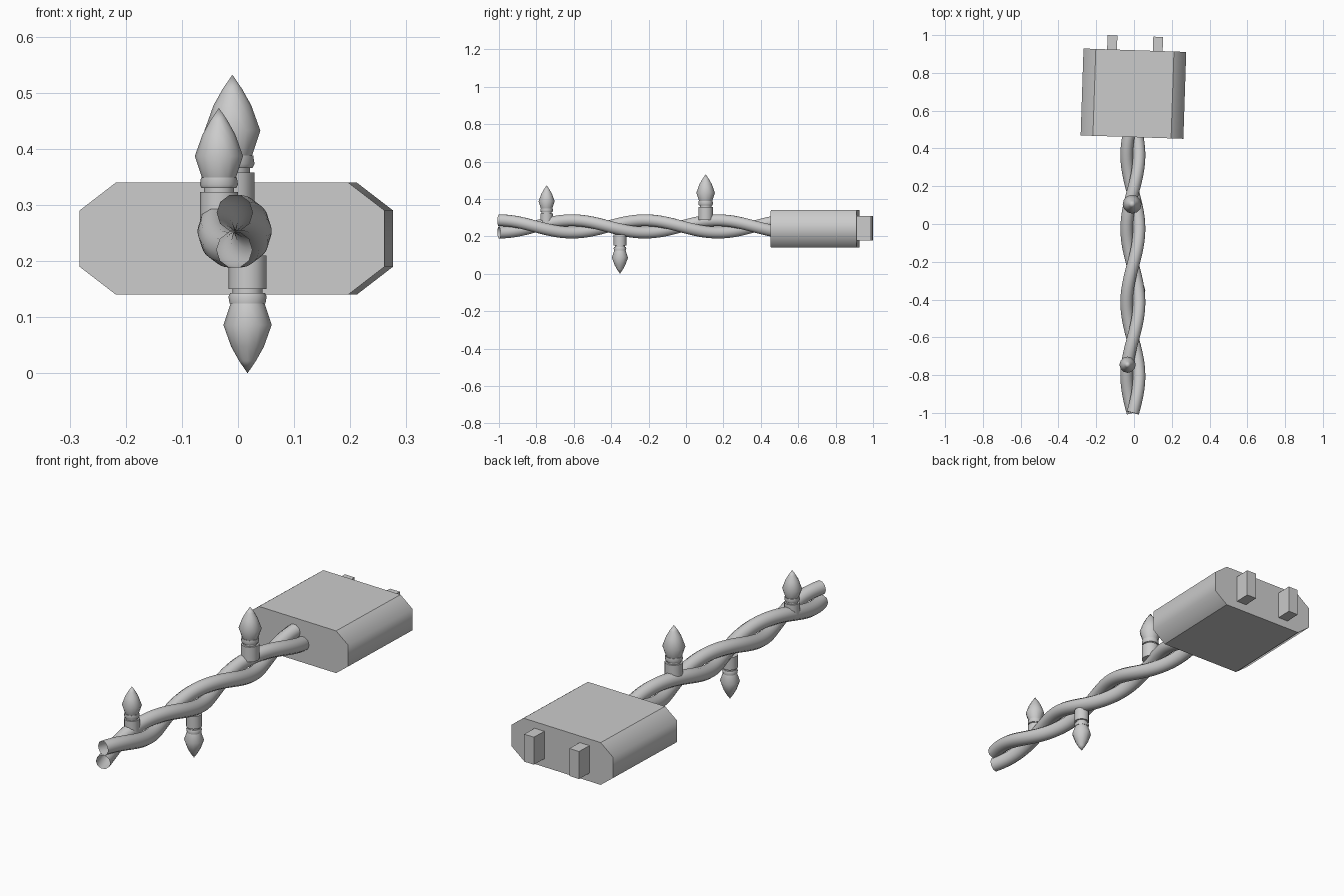
import bpy, bmesh, math
from mathutils import Matrix, Vector

if "Cube" in bpy.data.objects:
    bpy.data.objects.remove(bpy.data.objects["Cube"])

CORD_X, CORD_Z = -0.006, 0.253
TILT = Matrix.Rotation(math.radians(-1.9), 4, 'Z')
PLUG = Matrix.Translation((-0.003, 0.69, 0.24)) @ TILT


def finish(bm, name):
    bmesh.ops.recalc_face_normals(bm, faces=bm.faces)
    me = bpy.data.meshes.new(name)
    bm.to_mesh(me)
    bm.free()
    ob = bpy.data.objects.new(name, me)
    bpy.context.collection.objects.link(ob)
    return ob


def smooth(ob, angle):
    bpy.ops.object.select_all(action='DESELECT')
    ob.select_set(True)
    bpy.context.view_layer.objects.active = ob
    bpy.ops.object.shade_smooth_by_angle(angle=math.radians(angle))


def tube(name, path, radius, sides=10):
    # open-ended tube swept along a path
    bm = bmesh.new()
    rings = []
    for i, p in enumerate(path):
        t = (path[min(i + 1, len(path) - 1)] - path[max(i - 1, 0)]).normalized()
        u = t.cross(Vector((0, 0, 1))).normalized()
        v = u.cross(t)
        rings.append([bm.verts.new(p + radius * (u * math.cos(a) + v * math.sin(a)))
                      for a in (2 * math.pi * k / sides for k in range(sides))])
    for r0, r1 in zip(rings, rings[1:]):
        for k in range(sides):
            j = (k + 1) % sides
            bm.faces.new((r0[k], r0[j], r1[j], r1[k]))
    return finish(bm, name)


def lathe(name, profile, matrix, sides=12):
    bm = bmesh.new()
    vs = [bm.verts.new((r, 0, z)) for r, z in profile]
    es = [bm.edges.new(p) for p in zip(vs, vs[1:])]
    bmesh.ops.spin(bm, geom=vs + es, cent=(0, 0, 0), axis=(0, 0, 1),
                   angle=2 * math.pi, steps=sides, use_duplicate=False)
    bmesh.ops.remove_doubles(bm, verts=bm.verts, dist=1e-4)
    bm.transform(matrix)
    return finish(bm, name)


# Two twisted wires
for n, phase in enumerate((0, math.pi)):
    path = []
    for i in range(61):
        y = -1 + 1.5 * i / 60
        a = 2 * math.pi * (y + 1) / 0.78 + phase
        path.append(Vector((CORD_X + 0.033 * math.sin(a), y, CORD_Z + 0.033 * math.cos(a))))
    smooth(tube(f"wire_{n + 1}", path, 0.033), 40)

# Plug body: chamfered section extruded along the cord
bm = bmesh.new()
section = [(-0.272, -0.05), (-0.207, -0.1), (0.207, -0.1), (0.272, -0.05),
           (0.272, 0.05), (0.207, 0.1), (-0.207, 0.1), (-0.272, 0.05)]
face = bm.faces.new([bm.verts.new((x, -0.23, z)) for x, z in section])
ext = bmesh.ops.extrude_face_region(bm, geom=[face], use_keep_orig=True)
bmesh.ops.translate(bm, vec=(0, 0.46, 0),
                    verts=[g for g in ext["geom"] if isinstance(g, bmesh.types.BMVert)])
for f in bm.faces:
    f.smooth = True
for e in bm.edges:
    a, b = e.verts
    along = abs(a.co.y - b.co.y) > 0.1
    e.smooth = along and abs(a.co.z) < 0.06   # only the side edges are soft
bm.transform(PLUG)
finish(bm, "plug_body")

# Plug prongs
for side, x in (("left", -0.121), ("right", 0.121)):
    bm = bmesh.new()
    bmesh.ops.create_cube(bm, size=1)
    bm.transform(PLUG @ Matrix.Translation((x, 0.255, 0.004))
                 @ Matrix.Diagonal((0.052, 0.1, 0.13, 1)))
    finish(bm, f"prong_{side}")

# Bulbs and sockets; heights measured down from the bulb tip
bulb = [(0, 0), (0.015, -0.022), (0.029, -0.047), (0.043, -0.086), (0.03, -0.125), (0, -0.125)]
socket = [(0, -0.124), (0.032, -0.124), (0.034, -0.137), (0.031, -0.143), (0.027, -0.143),
          (0.027, -0.15), (0.034, -0.15), (0.034, -0.21), (0, -0.21)]
for n, (x, y, tip, s, up) in enumerate([(-0.034, -0.745, 0.473, 1, 1),
                                        (-0.01, 0.105, 0.532, 1.16, 1),
                                        (0.017, -0.353, 0.0, 1, -1)]):
    m = Matrix.Translation((x, y, tip)) @ Matrix.Diagonal((s, s, s, 1))
    if up < 0:
        m = m @ Matrix.Rotation(math.pi, 4, 'X')
    smooth(lathe(f"bulb_{n + 1}", bulb, m), 45)
    smooth(lathe(f"socket_{n + 1}", socket, m), 35)
